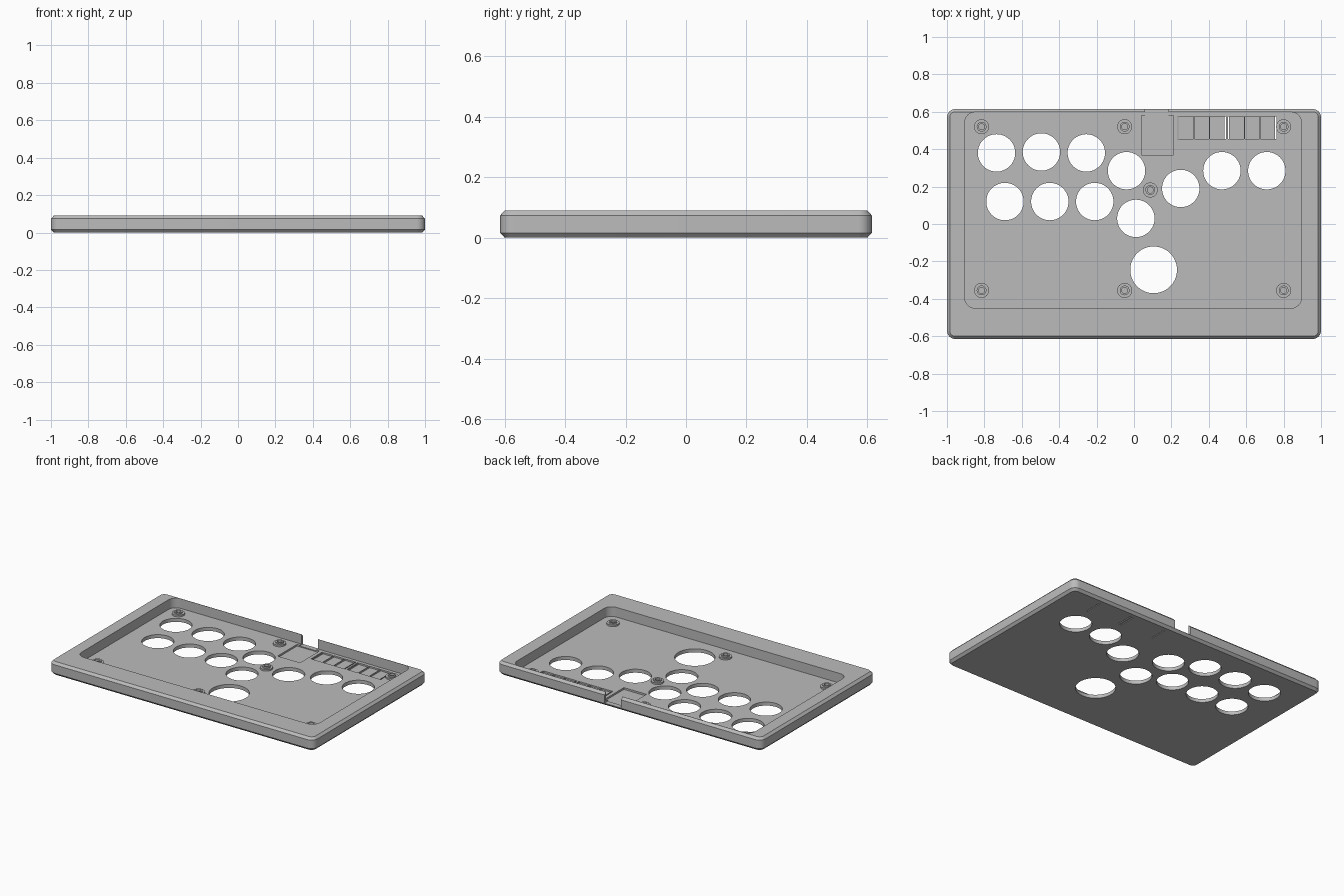
import bpy, bmesh, math

if "Cube" in bpy.data.objects:
    bpy.data.objects.remove(bpy.data.objects["Cube"])

grey = bpy.data.materials.new("plain grey")
grey.use_nodes = True
COLOUR = (0.5, 0.5, 0.5, 1)
grey.diffuse_color = COLOUR
grey.node_tree.nodes["Principled BSDF"].inputs["Base Color"].default_value = COLOUR


def outline(x0, x1, y0, y1, r, steps=8):
    """Rounded rectangle, counter-clockwise."""
    pts = []
    corners = [(x1 - r, y1 - r), (x0 + r, y1 - r), (x0 + r, y0 + r), (x1 - r, y0 + r)]
    for q, (cx, cy) in enumerate(corners):
        for i in range(steps + 1):
            a = math.pi / 2 * (q + i / steps)
            pts.append((cx + r * math.cos(a), cy + r * math.sin(a)))
    return pts


def circle(x, y, r, n=64):
    return [(x + r * math.cos(math.tau * i / n), y + r * math.sin(math.tau * i / n))
            for i in range(n)]


def box(x0, x1, y0, y1):
    return [(x0, y0), (x1, y0), (x1, y1), (x0, y1)]


def loft(name, rings):
    """Closed solid through a stack of (outline, height) rings."""
    bm = bmesh.new()
    loops = [[bm.verts.new((x, y, z)) for x, y in pts] for pts, z in rings]
    for a, b in zip(loops, loops[1:]):
        for i in range(len(a)):
            j = (i + 1) % len(a)
            bm.faces.new((a[i], a[j], b[j], b[i]))
    bm.faces.new(loops[0][::-1])
    bm.faces.new(loops[-1])
    mesh = bpy.data.meshes.new(name)
    bm.to_mesh(mesh)
    bm.free()
    ob = bpy.data.objects.new(name, mesh)
    bpy.context.collection.objects.link(ob)
    mesh.materials.append(grey)
    return ob


def cut(target, name, pts, z0, z1):
    """Subtract a straight prism and apply the result."""
    cutter = loft(name, [(pts, z0), (pts, z1)])
    mod = target.modifiers.new(name, "BOOLEAN")
    mod.operation, mod.solver, mod.object = "DIFFERENCE", "EXACT", cutter
    bpy.context.view_layer.objects.active = target
    bpy.ops.object.modifier_apply(modifier=name)
    bpy.data.objects.remove(cutter)


def smooth(ob):
    bpy.ops.object.select_all(action="DESELECT")
    ob.select_set(True)
    bpy.context.view_layer.objects.active = ob
    bpy.ops.object.shade_smooth_by_angle(angle=math.radians(30))


W, D, H = 1.0, 0.615, 0.09
FLOOR, CHAMFER = 0.024, 0.015


def shell(inset):
    return outline(-W + inset, W - inset, -D + inset, D - inset, 0.045 - inset)


# chamfered tray
case = loft("case_tray", [(shell(CHAMFER), 0), (shell(0), 0.016),
                          (shell(0), H - 0.016), (shell(CHAMFER), H)])
cut(case, "pocket", outline(-0.905, 0.895, -0.45, 0.598, 0.055), FLOOR, 0.2)

# button holes
buttons = [(-0.735, 0.38), (-0.495, 0.385), (-0.255, 0.38), (-0.04, 0.285),
           (-0.69, 0.12), (-0.45, 0.12), (-0.21, 0.12), (0.01, 0.03),
           (0.25, 0.19), (0.47, 0.285), (0.71, 0.285)]
for x, y in buttons:
    cut(case, "button_hole", circle(x, y, 0.1), -0.1, 0.2)
cut(case, "thumb_hole", circle(0.105, -0.245, 0.125), -0.1, 0.2)

# circuit board recess and cable notch in the back wall
cut(case, "board_recess", box(0.04, 0.21, 0.37, 0.58), 0.012, 0.2)
cut(case, "cable_notch", box(0.06, 0.185, 0.57, 0.7), 0.018, 0.2)

# two groups of three small key recesses with slits at the ends
for start in (0.24, 0.51):
    for i in range(3):
        x = start + i * 0.083
        cut(case, "key_recess", box(x, x + 0.078, 0.455, 0.575), 0.014, 0.05)
    for x in (start - 0.007, start + 0.245):
        cut(case, "key_slit", box(x, x + 0.006, 0.455, 0.575), -0.1, 0.05)
smooth(case)

# screw bosses: stepped rings on the floor
posts = [(x, y) for x in (-0.815, -0.05, 0.8) for y in (0.52, -0.355)]
posts.append((0.087, 0.182))
for x, y in posts:
    boss = loft("screw_boss", [(circle(x, y, r, 32), z) for r, z in
                               ((0.04, FLOOR - 0.004), (0.04, 0.035),
                                (0.026, 0.035), (0.026, 0.044))])
    cut(boss, "screw_hole", circle(x, y, 0.016, 32), 0.026, 0.1)
    smooth(boss)
